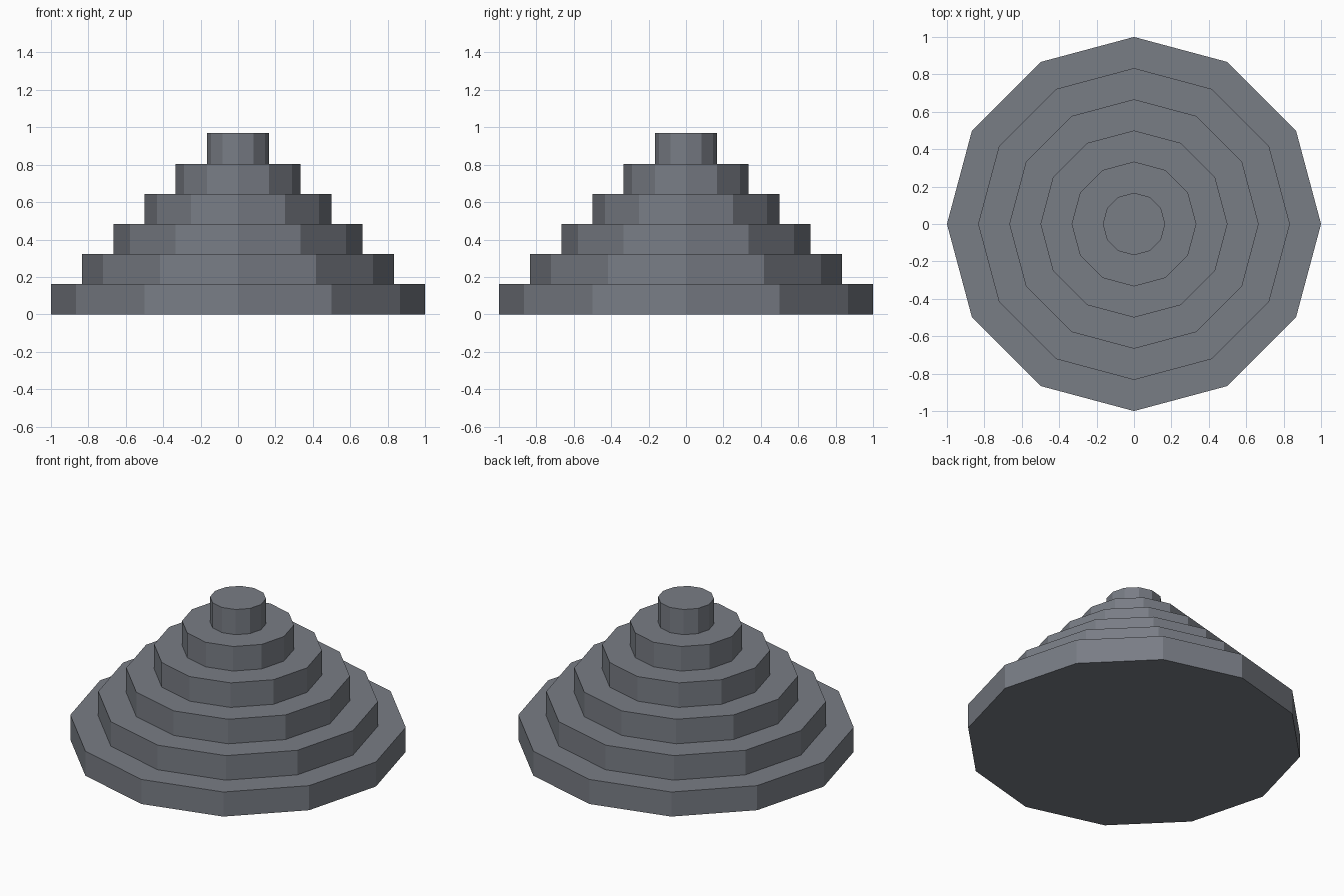
import bpy, bmesh
from math import cos, sin, tau

if "Cube" in bpy.data.objects:
    bpy.data.objects.remove(bpy.data.objects["Cube"])

SIDES = 12
TIERS = 6
STEP = 0.161
TOP = 0.97

# Stepped profile: (radius, height) from the base rim to the top rim
profile = []
for i in range(TIERS):
    r = 1 - i / TIERS
    top = TOP if i == TIERS - 1 else (i + 1) * STEP
    profile += [(r, i * STEP), (r, top)]

# Revolve the profile into one closed flat-faced shell
bm = bmesh.new()
rings = [[bm.verts.new((r * cos(tau * k / SIDES), r * sin(tau * k / SIDES), z))
          for k in range(SIDES)] for r, z in profile]
for low, high in zip(rings, rings[1:]):
    for k in range(SIDES):
        n = (k + 1) % SIDES
        bm.faces.new((low[k], low[n], high[n], high[k]))

# Underside and top cap
bm.faces.new(rings[0][::-1])
bm.faces.new(rings[-1])

mesh = bpy.data.meshes.new("stepped_cone")
bm.to_mesh(mesh)
bm.free()

# Dark slate colour
slate = bpy.data.materials.new("slate")
slate.diffuse_color = (0.19, 0.205, 0.235, 1)
slate.use_nodes = True
slate.node_tree.nodes["Principled BSDF"].inputs["Base Color"].default_value = slate.diffuse_color
mesh.materials.append(slate)
bpy.context.collection.objects.link(bpy.data.objects.new("stepped_cone", mesh))
